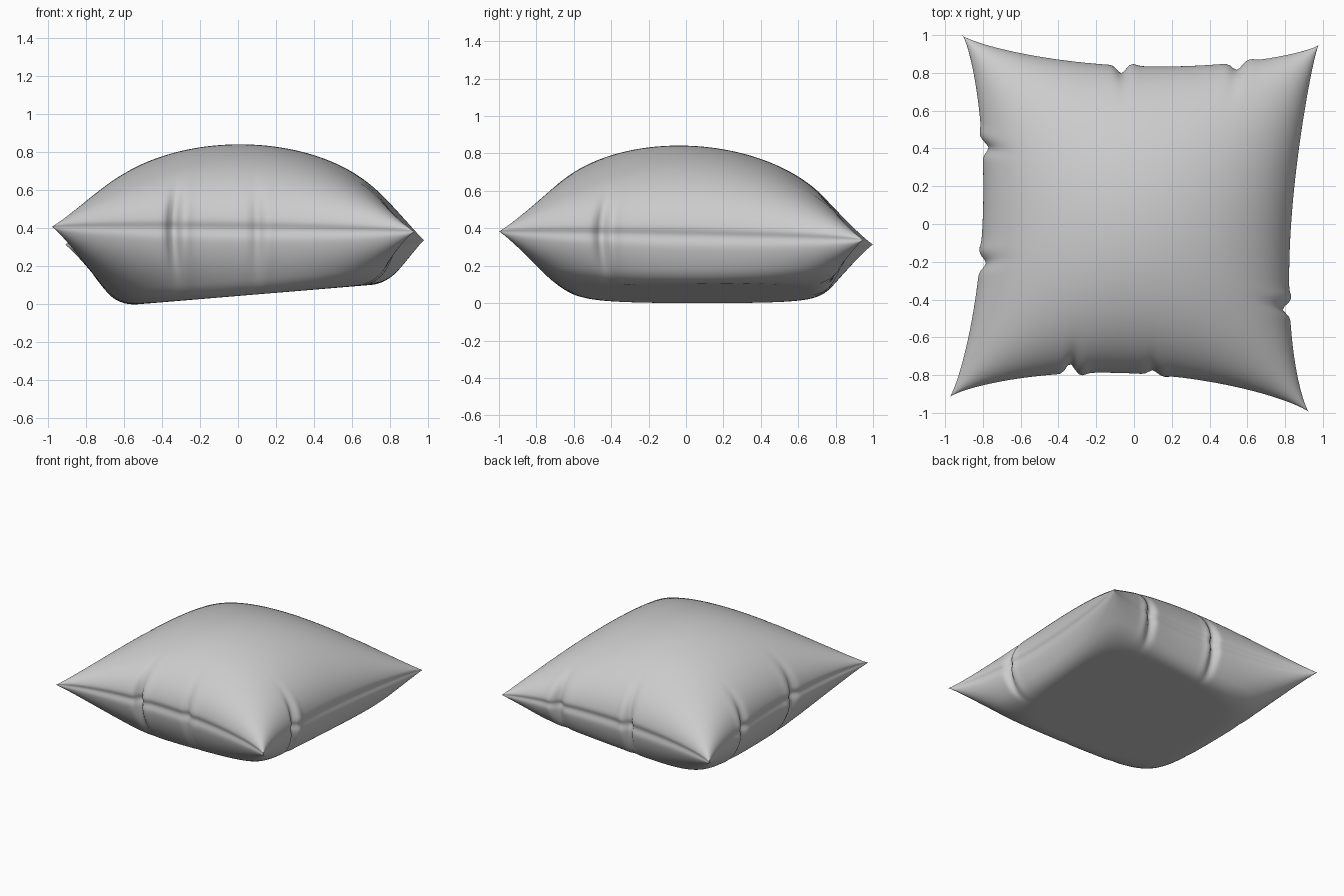
import bpy
import bmesh
from math import sin, pi, exp, sqrt

if "Cube" in bpy.data.objects:
    bpy.data.objects.remove(bpy.data.objects["Cube"], do_unlink=True)

# Fabric colour
fabric = bpy.data.materials.new("grey_fabric")
fabric.use_nodes = True
GREY = (0.6, 0.6, 0.6, 1.0)
fabric.diffuse_color = GREY
fabric.node_tree.nodes["Principled BSDF"].inputs["Base Color"].default_value = GREY

# Corner tips, keyed by the signs of x and y
CORNERS = {
    (-1, -1): (-0.98, -0.92, 0.41),
    (1, -1): (0.93, -1.0, 0.385),
    (1, 1): (0.98, 0.95, 0.34),
    (-1, 1): (-0.91, 1.0, 0.315),
}
# Sides: axis, sign, inward sag, skew of the sag, folds as (place, depth, width)
SIDES = [
    (1, -1, 0.165, 0.0, [(-0.33, 0.055, 0.03), (0.13, 0.025, 0.03)]),
    (1, 1, 0.135, 0.0, [(-0.11, 0.045, 0.03), (0.54, 0.04, 0.035)]),
    (0, -1, 0.14, 0.0, [(0.38, 0.035, 0.035), (-0.26, 0.035, 0.035)]),
    (0, 1, 0.12, -0.3, [(-0.44, 0.04, 0.03)]),
]
TOP_PUFF, BOTTOM_PUFF = 0.48, 0.58
STEPS = 144


def smooth_max(a, b, blend):
    h = max(blend - abs(a - b), 0) / blend
    return max(a, b) + h * h * blend / 4


def fold_depth(along, folds):
    # A sharp tuck with a soft ridge beside it
    total = 0
    for place, depth, width in folds:
        t = (along - place) / width
        total += depth * (exp(-t * t) - 0.25 * exp(-(t - 2.2) ** 2))
    return total


def cushion_point(a, b, side):
    """Place a grid point; a and b run from -1 to 1 as angles across the cushion."""
    uv = (sin(a * pi / 2), sin(b * pi / 2))
    pos = [0, 0, 0]
    for (sx, sy), corner in CORNERS.items():
        weight = (1 + sx * uv[0]) * (1 + sy * uv[1]) / 4
        pos = [p + weight * c for p, c in zip(pos, corner)]

    roundness = [max(0, 1 - w * w) for w in uv]
    for axis, sign, sag, skew, folds in SIDES:
        along = uv[1 - axis]
        span = roundness[1 - axis]
        angle = (1 - sign * (a, b)[axis]) * pi / 2
        pull = sag * span ** 0.8 * (1 + skew * along) * (1 + sign * uv[axis]) / 2
        pull += fold_depth(along, folds) * exp(-(angle / 0.42) ** 2)
        # Narrow groove along the stitched seam
        pull += 0.014 * sqrt(span) * exp(-(angle / 0.06) ** 2)
        pos[axis] -= sign * pull

    puff = sqrt(roundness[0] * roundness[1])
    if side > 0:
        pos[2] += TOP_PUFF * puff
    else:
        resting_plane = 0.083 * (pos[0] + 0.55)
        pos[2] = smooth_max(pos[2] - BOTTOM_PUFF * puff, resting_plane, 0.08)
    return pos


# Top and bottom panels, sewn together at the seam
bm = bmesh.new()
for side in (1, -1):
    panel = bmesh.ops.create_grid(bm, x_segments=STEPS, y_segments=STEPS, size=1)["verts"]
    if side < 0:
        bmesh.ops.reverse_faces(bm, faces=list({f for v in panel for f in v.link_faces}))
    for v in panel:
        v.co = cushion_point(v.co.x, v.co.y, side)
bmesh.ops.remove_doubles(bm, verts=bm.verts, dist=0.00002)
floor = min(v.co.z for v in bm.verts)
bmesh.ops.translate(bm, verts=bm.verts, vec=(0, 0, -floor))
for face in bm.faces:
    face.smooth = True

mesh = bpy.data.meshes.new("cushion")
bm.to_mesh(mesh)
bm.free()
mesh.materials.append(fabric)
cushion = bpy.data.objects.new("cushion", mesh)
bpy.context.collection.objects.link(cushion)
